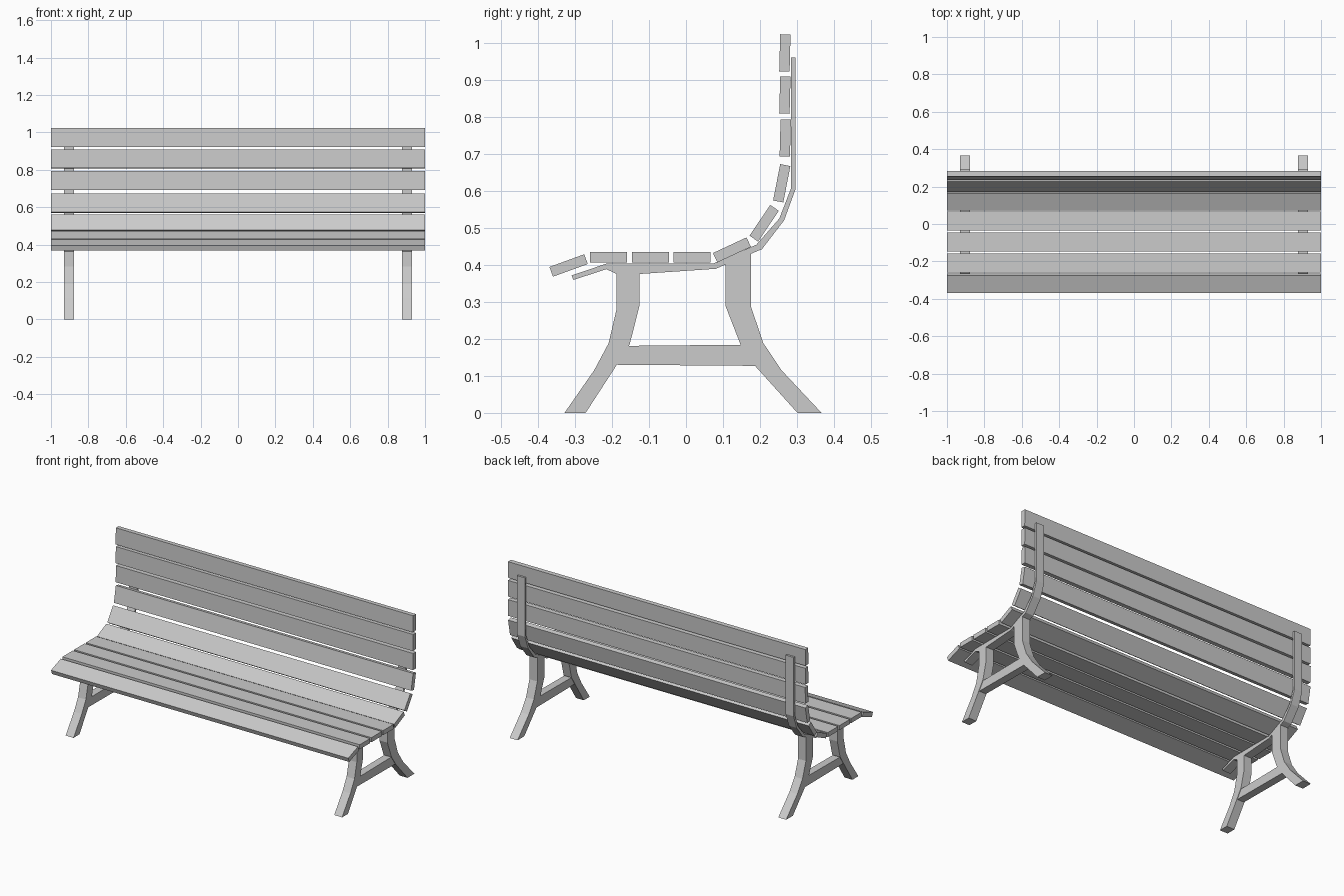
import bpy, bmesh
from math import cos, sin, radians

if "Cube" in bpy.data.objects:
    bpy.data.objects.remove(bpy.data.objects["Cube"])


def strip(name, edge_a, edge_b, x0, x1):
    """Solid band between two (y, z) edge lines, extruded from x0 to x1."""
    bm = bmesh.new()
    rings = []
    for (ya, za), (yb, zb) in zip(edge_a, edge_b):
        rings.append([bm.verts.new(p) for p in
                      ((x0, ya, za), (x1, ya, za), (x1, yb, zb), (x0, yb, zb))])
    for r, s in zip(rings, rings[1:]):
        for i in range(4):
            j = (i + 1) % 4
            bm.faces.new((r[i], r[j], s[j], s[i]))
    bm.faces.new(rings[0])
    bm.faces.new(rings[-1])
    bmesh.ops.recalc_face_normals(bm, faces=bm.faces)
    mesh = bpy.data.meshes.new(name)
    bm.to_mesh(mesh)
    bm.free()
    obj = bpy.data.objects.new(name, mesh)
    bpy.context.collection.objects.link(obj)
    return obj


# Wooden slats: centre y, centre z, tilt in degrees
slats = [(-.317, .398, 20), (-.209, .42, 0), (-.096, .42, 0), (.016, .42, 0),
         (.124, .44, 25), (.211, .512, 56), (.2585, .62, 79),
         (.268, .742, 88.5), (.267, .858, 88.5), (.267, .972, 88.5)]
L, T = .05, .014
for n, (y, z, deg) in enumerate(slats):
    c, s = cos(radians(deg)), sin(radians(deg))

    def corner(u, v):
        return (y + u * c - v * s, z + u * s + v * c)

    kind = "seat_slat" if n < 5 else "back_slat"
    strip(f"{kind}_{n + 1}", [corner(-L, T), corner(L, T)],
          [corner(-L, -T), corner(L, -T)], -1, 1)

# Profiles of the end frames (y, z)
frame = {
    "support_strap": (
        [(-.309, .371), (-.215, .403), (-.187, .404), (-.126, .404), (.075, .404),
         (.19, .454), (.252, .525), (.283, .605), (.283, .96)],
        [(-.304, .359), (-.215, .388), (-.187, .375), (-.126, .375), (.08, .389),
         (.205, .442), (.265, .52), (.295, .602), (.295, .96)]),
    "front_leg": (
        [(-.187, .38), (-.187, .282), (-.209, .188), (-.248, .115), (-.328, 0)],
        [(-.126, .38), (-.126, .288), (-.152, .185), (-.188, .128), (-.271, 0)]),
    "back_leg": (
        [(.107, .404), (.107, .288), (.147, .185), (.19, .123), (.301, 0)],
        [(.176, .435), (.176, .285), (.209, .188), (.258, .115), (.366, 0)]),
    "cross_bar": (
        [(-.155, .181), (.15, .184)],
        [(-.187, .13), (.187, .127)]),
}
for side, x0 in (("left", -.93), ("right", .877)):
    for part, (a, b) in frame.items():
        inset = .003 if part == "cross_bar" else 0
        strip(f"{part}_{side}", a, b, x0 + inset, x0 + .053 - inset)
